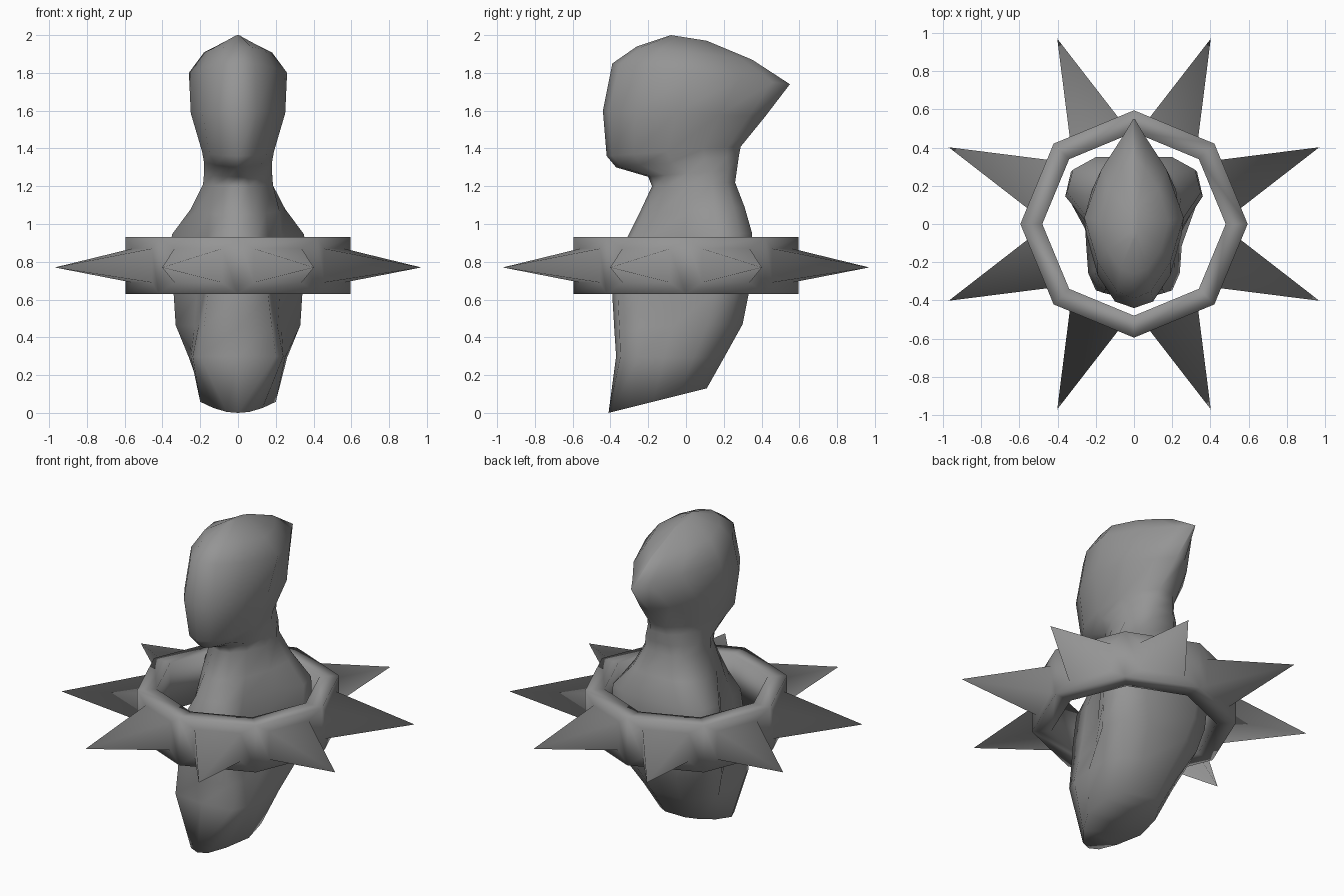
import bpy, bmesh, math
from mathutils import Vector

cube = bpy.data.objects.get("Cube")
if cube:
    bpy.data.objects.remove(cube, do_unlink=True)

GREY = (0.30, 0.30, 0.30, 1.0)
grey = bpy.data.materials.new("stone grey")
grey.use_nodes = True
grey.diffuse_color = GREY
grey.node_tree.nodes["Principled BSDF"].inputs["Base Color"].default_value = GREY


def finish(bm, name):
    """Turn a bmesh into a smooth shaded grey object."""
    bmesh.ops.recalc_face_normals(bm, faces=bm.faces[:])
    for f in bm.faces:
        f.smooth = True
    mesh = bpy.data.meshes.new(name)
    bm.to_mesh(mesh)
    bm.free()
    mesh.materials.append(grey)
    obj = bpy.data.objects.new(name, mesh)
    bpy.context.collection.objects.link(obj)
    return obj


# Cross-sections: front y, front z, back y, back z, then half widths at STOPS
STOPS = (0.04, 0.2, 0.45, 0.72, 0.9, 1.0)
torso = [
    (-.41, .00, .11, .13, .06, .13, .20, .19, .14, .07),
    (-.37, .30, .20, .29, .20, .24, .25, .26, .20, .10),
    (-.38, .45, .30, .47, .18, .21, .23, .33, .28, .14),
    (-.39, .62, .33, .62, .16, .18, .22, .34, .32, .18),
    (-.37, .80, .345, .80, .15, .17, .20, .36, .33, .20),
    (-.31, .93, .35, .95, .10, .16, .23, .35, .32, .20),
    (-.25, 1.05, .31, 1.09, .08, .15, .22, .25, .20, .12),
    (-.18, 1.20, .26, 1.22, .06, .13, .185, .18, .14, .08),
]
head = [
    (-.20, 1.25, .27, 1.29, .05, .13, .18, .18, .13, .07),
    (-.37, 1.30, .28, 1.36, .05, .12, .18, .17, .12, .06),
    (-.42, 1.36, .29, 1.41, .07, .15, .19, .18, .12, .05),
    (-.44, 1.60, .42, 1.57, .10, .19, .25, .22, .12, .03),
    (-.39, 1.85, .55, 1.74, .09, .19, .26, .17, .06, .004),
    (-.26, 1.94, .35, 1.87, .07, .14, .18, .13, .06, .004),
    (-.08, 2.00, .11, 1.97, .01, .015, .02, .02, .01, .004),
]


def section(bm, row):
    """One mirrored loop, running front, +x side, back, -x side."""
    front, back = Vector((0, row[0], row[1])), Vector((0, row[2], row[3]))
    side = [(w, front.lerp(back, t)) for t, w in zip(STOPS, row[4:])]
    pts = [front] + [p + Vector((w, 0, 0)) for w, p in side]
    pts += [p - Vector((w, 0, 0)) for w, p in reversed(side)]
    return [bm.verts.new(p) for p in pts]


# Torso, neck and head as one continuous loft
bm = bmesh.new()
loops = [section(bm, row) for row in torso + head]
n = len(loops[0])
for lo, hi in zip(loops, loops[1:]):
    for i in range(n):
        j = (i + 1) % n
        bm.faces.new((lo[i], lo[j], hi[j], hi[i]))
for cap in (loops[0], loops[-1]):
    bm.faces.new((cap[0], cap[1], cap[-1]))
    for i in range(1, n // 2):
        bm.faces.new((cap[i], cap[i + 1], cap[n - i - 1], cap[n - i]))
finish(bm, "body_and_head")

# Eight-sided collar with a four-sided spike growing from each outer face
SIDES, OUTER, INNER, LOW, HIGH, TIP = 8, 0.595, 0.48, 0.63, 0.93, 1.05
bm = bmesh.new()


def corner(i, r, z):
    a = math.tau * i / SIDES
    return bm.verts.new((r * math.cos(a), r * math.sin(a), z))


rings = [[corner(i, r, z) for r, z in
          ((OUTER, LOW), (OUTER, HIGH), (INNER, HIGH), (INNER, LOW))]
         for i in range(SIDES)]
for i in range(SIDES):
    a, b = rings[i], rings[(i + 1) % SIDES]
    for k in (1, 2, 3):
        m = (k + 1) % 4
        bm.faces.new((a[k], b[k], b[m], a[m]))
    # inset outer face, then the spike
    outer = [a[0], b[0], b[1], a[1]]
    mid = sum((v.co for v in outer), Vector()) / 4
    base = [bm.verts.new(v.co.lerp(mid, 0.4)) for v in outer]
    tip = corner(i + 0.5, TIP, 0.77)
    for k in range(4):
        m = (k + 1) % 4
        bm.faces.new((outer[k], outer[m], base[m], base[k]))
        bm.faces.new((base[k], base[m], tip))
finish(bm, "spiked_collar")
